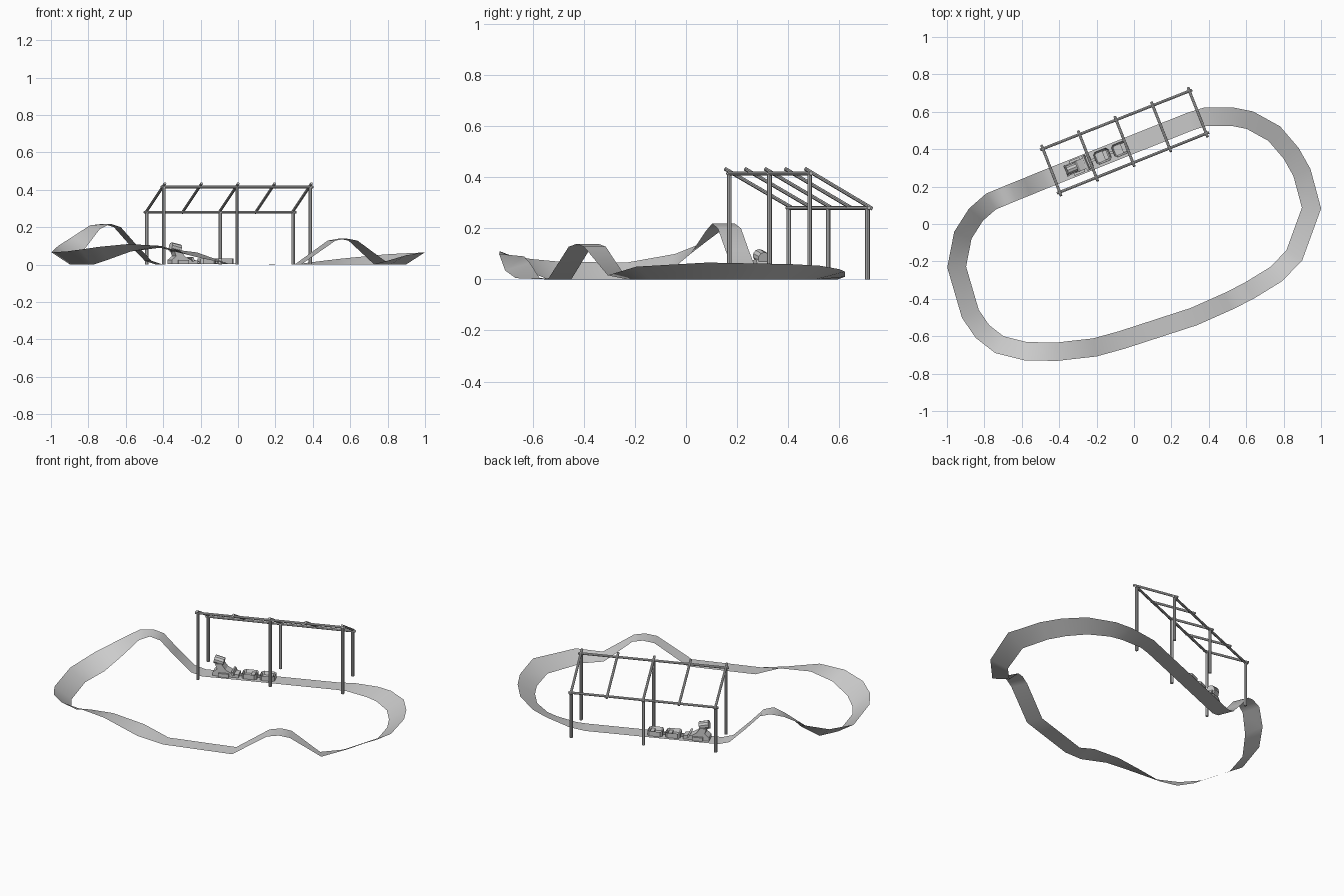
import bpy, bmesh, math
from mathutils import Vector, Matrix

if "Cube" in bpy.data.objects:
    bpy.data.objects.remove(bpy.data.objects["Cube"])

ANG = math.radians(22)


def finish(name, bm, smooth=False):
    bmesh.ops.recalc_face_normals(bm, faces=bm.faces)
    me = bpy.data.meshes.new(name)
    bm.to_mesh(me)
    bm.free()
    for p in me.polygons:
        p.use_smooth = smooth
    ob = bpy.data.objects.new(name, me)
    bpy.context.collection.objects.link(ob)
    return ob


def rod(name, a, b, r, sides=8, over=0.0):
    """Straight bar between two points, optionally overshooting both ends."""
    a, b = Vector(a), Vector(b)
    d = (b - a).normalized()
    a, b = a - d * over, b + d * over
    bm = bmesh.new()
    m = Matrix.Translation((a + b) / 2) @ d.to_track_quat('Z', 'Y').to_matrix().to_4x4()
    bmesh.ops.create_cone(bm, cap_ends=True, segments=sides, radius1=r, radius2=r,
                          depth=(b - a).length, matrix=m)
    return finish(name, bm)


# Track ribbon: centre x, y, z and bank (half the height difference of the edges)
path = [
    (-.948, -.23, .033, .033), (-.915, -.06, .06, .04), (-.845, .05, .125, .025),
    (-.765, .12, .2, .01), (-.70, .147, .218, 0), (-.645, .17, .2, 0),
    (-.57, .20, .115, 0), (-.48, .237, .02, 0), (-.42, .261, 0, 0),
    (.30, .548, 0, 0), (.38, .573, .005, .005), (.53, .573, .015, .015),
    (.62, .555, .02, .02), (.75, .483, .027, .027), (.84, .378, .03, .03),
    (.898, .275, .031, .031), (.949, .085, .033, .033), (.857, -.168, .025, .025),
    (.76, -.268, .008, .008), (.615, -.357, .128, 0), (.56, -.385, .139, 0),
    (.50, -.415, .128, 0), (.32, -.495, 0, 0), (-.065, -.62, .005, 0),
    (-.21, -.66, .05, -.015), (-.415, -.683, .095, .005), (-.58, -.68, .09, .02),
    (-.72, -.645, .06, .035), (-.81, -.575, .04, .04), (-.875, -.48, .035, .035),
]
bm = bmesh.new()
n = len(path)
rows = []
for i, (x, y, z, bank) in enumerate(path):
    p = Vector((x, y))
    t0 = (p - Vector(path[i - 1][:2])).normalized()
    t1 = (Vector(path[(i + 1) % n][:2]) - p).normalized()
    t = (t0 + t1).normalized()
    o = Vector((-t.y, t.x)) * .049 / t.dot(t0)
    rows.append((bm.verts.new((x + o.x, y + o.y, max(0, z + bank))),
                 bm.verts.new((x - o.x, y - o.y, max(0, z - bank)))))
for i in range(n):
    a, b = rows[i], rows[(i + 1) % n]
    bm.faces.new((a[0], a[1], b[1], b[0]))
finish("track", bm, smooth=True)

# Shelter frame: high front row, low back row
F0, F1 = Vector((-.397, .170, .415)), Vector((.386, .484, .415))
B0, B1 = Vector((-.487, .402, .28)), Vector((.296, .711, .28))
for label, p, q in (("front", F0, F1), ("back", B0, B1)):
    rod(label + "_rail", p, q, .0075, over=.016)
    for k in range(3):
        top = p.lerp(q, k / 2)
        rod(f"{label}_post_{k + 1}", (top.x, top.y, 0), top, .009)
for k in range(5):
    up = Vector((0, 0, .008))
    rod(f"rafter_{k + 1}", F0.lerp(F1, k / 4) + up, B0.lerp(B1, k / 4) + up, .0075, over=.022)

# Train: local x runs backwards along the straight
TRAIN = Matrix.Translation((-.18, .358, 0)) @ Matrix.Rotation(ANG, 4, 'Z')


def box(name, c, size, tilt=0):
    bm = bmesh.new()
    m = (TRAIN @ Matrix.Translation(c) @ Matrix.Rotation(tilt, 4, 'Y')
         @ Matrix.Diagonal((*size, 1)))
    bmesh.ops.create_cube(bm, size=1, matrix=m)
    return finish(name, bm)


def open_car(name, s):
    """Box with its top inset and sunk to make the seating well."""
    bm = bmesh.new()
    bmesh.ops.create_cube(bm, size=1, matrix=Matrix.Translation((s, 0, .018))
                          @ Matrix.Diagonal((.086, .07, .03, 1)))
    vert = [e for e in bm.edges if abs(e.verts[0].co.z - e.verts[1].co.z) > .01]
    bmesh.ops.bevel(bm, geom=vert, offset=.012, segments=1, affect='EDGES')
    top = max(bm.faces, key=lambda f: f.calc_center_median().z)
    bmesh.ops.inset_region(bm, faces=[top], thickness=.009)
    bmesh.ops.translate(bm, verts=top.verts, vec=(0, 0, -.02))
    bmesh.ops.transform(bm, matrix=TRAIN, verts=bm.verts)
    finish(name, bm)
    box(name + "_seat", (s + .018, 0, .019), (.022, .05, .012))


for k in range(2):
    open_car(f"car_{k + 1}", .012 + k * .104)
    box(f"coupling_{k + 1}", (-.041 + k * .104, 0, .012), (.03, .014, .01))

# Lead car body with raised neck
profile = [(-.2, .003), (-.05, .003), (-.05, .022), (-.095, .028), (-.125, .045),
           (-.15, .08), (-.185, .075), (-.175, .045), (-.2, .025)]
bm = bmesh.new()
face = bm.faces.new([bm.verts.new((s, -.03, z)) for s, z in profile])
ext = bmesh.ops.extrude_face_region(bm, geom=[face])
bmesh.ops.translate(bm, vec=(0, .06, 0),
                    verts=[v for v in ext['geom'] if isinstance(v, bmesh.types.BMVert)])
bmesh.ops.transform(bm, matrix=TRAIN, verts=bm.verts)
finish("lead_car", bm)
box("lead_seat_back", (-.082, 0, .028), (.012, .085, .022), -.4)

# Rounded head, tilted forward
rod("head", TRAIN @ Vector((-.195, 0, .095)), TRAIN @ Vector((-.14, 0, .082)), .025, 10)
for s in (-1, 1):
    box("fender", (-.135, s * .036, .014), (.06, .012, .022))
